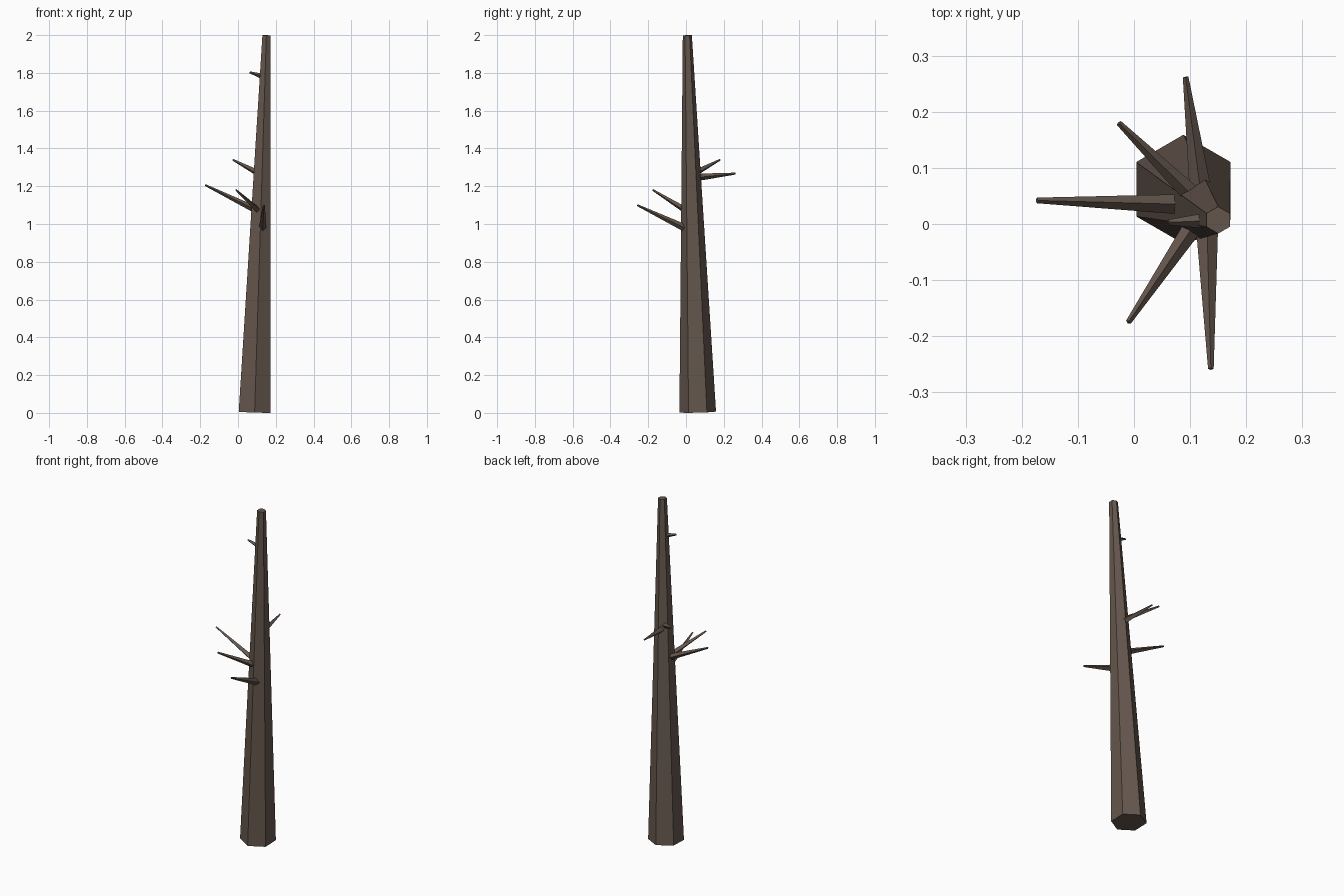
import bpy, bmesh
from math import cos, sin, pi
from mathutils import Vector

if "Cube" in bpy.data.objects:
    bpy.data.objects.remove(bpy.data.objects["Cube"])

bark = bpy.data.materials.new("bark")
bark.diffuse_color = (0.13, 0.095, 0.075, 1)
bark.use_nodes = True
bark.node_tree.nodes["Principled BSDF"].inputs["Base Color"].default_value = bark.diffuse_color


def tapered(name, start, end, r0, r1, sides, phase=0.0):
    """Closed flat-sided tapered limb between two points."""
    a, b = Vector(start), Vector(end)
    axis = (b - a).normalized()
    ref = Vector((1, 0, 0)) if abs(axis.z) > 0.9 else Vector((0, 0, 1))
    u = (ref - axis * ref.dot(axis)).normalized()
    v = axis.cross(u)
    bm = bmesh.new()
    rings = []
    for p, r in ((a, r0), (b, r1)):
        ring = []
        for i in range(sides):
            t = phase + 2 * pi * i / sides
            ring.append(bm.verts.new(p + (u * cos(t) + v * sin(t)) * r))
        rings.append(ring)
    for i in range(sides):
        j = (i + 1) % sides
        bm.faces.new((rings[0][i], rings[0][j], rings[1][j], rings[1][i]))
    bm.faces.new(rings[0][::-1])
    bm.faces.new(rings[1])
    bmesh.ops.recalc_face_normals(bm, faces=bm.faces)
    me = bpy.data.meshes.new(name)
    bm.to_mesh(me)
    bm.free()
    me.materials.append(bark)
    ob = bpy.data.objects.new(name, me)
    bpy.context.collection.objects.link(ob)


# Leaning hexagonal trunk
tapered("trunk", (0.088, 0.062, 0.004), (0.15, 0.007, 1.999), 0.097, 0.024, 6, pi / 6)

# Broken branch stubs: base, tip, base radius
branches = [
    ((0.121, 0.04, 1.245), (0.092, 0.262, 1.267), 0.021),
    ((0.115, 0.04, 1.265), (-0.027, 0.18, 1.34), 0.018),
    ((0.125, 0.034, 1.06), (-0.173, 0.042, 1.206), 0.020),
    ((0.115, 0.01, 1.065), (-0.01, -0.175, 1.18), 0.018),
    ((0.130, 0.0, 0.976), (0.137, -0.258, 1.10), 0.020),
    ((0.135, 0.006, 1.78), (0.062, 0.003, 1.803), 0.015),
]
for i, (base, tip, r) in enumerate(branches, 1):
    tapered(f"branch_{i}", base, tip, r, 0.005, 4)
